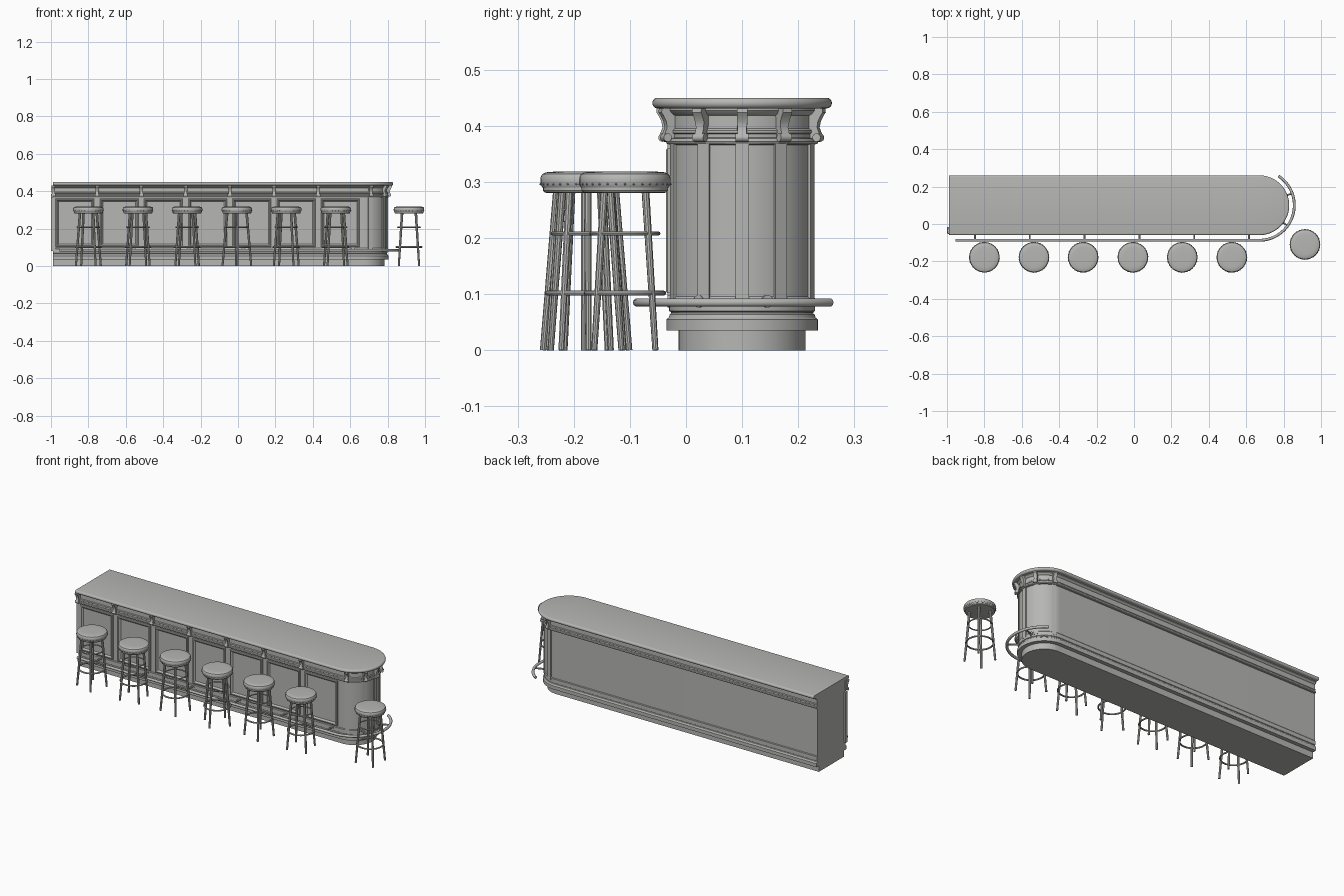
import bpy, bmesh, math
from mathutils import Matrix, Vector

if "Cube" in bpy.data.objects:
    bpy.data.objects.remove(bpy.data.objects["Cube"])

C = 0.10          # centre line of the counter in y
XC = 0.67         # centre of the rounded end
XL = -0.99        # flat left end
grey = bpy.data.materials.new("warm_grey")
grey.diffuse_color = (0.47, 0.47, 0.455, 1)
grey.use_nodes = True
grey.node_tree.nodes["Principled BSDF"].inputs["Base Color"].default_value = grey.diffuse_color


def finish(bm, name, smooth=True):
    bmesh.ops.recalc_face_normals(bm, faces=bm.faces[:])
    me = bpy.data.meshes.new(name)
    bm.to_mesh(me)
    bm.free()
    me.materials.append(grey)
    ob = bpy.data.objects.new(name, me)
    bpy.context.collection.objects.link(ob)
    if smooth:
        bpy.ops.object.select_all(action='DESELECT')
        ob.select_set(True)
        bpy.context.view_layer.objects.active = ob
        bpy.ops.object.shade_smooth_by_angle(angle=math.radians(32))
    return ob


def loft(bm, rings, closed=False):
    """Skin between equal closed loops, capped unless the loops form a ring."""
    vs = [[bm.verts.new(p) for p in r] for r in rings]
    n = len(vs[0])
    pairs = list(zip(vs, vs[1:])) + ([(vs[-1], vs[0])] if closed else [])
    for a, b in pairs:
        for i in range(n):
            j = (i + 1) % n
            bm.faces.new((a[i], a[j], b[j], b[i]))
    if not closed:
        bm.faces.new(vs[0])
        bm.faces.new(vs[-1])


def counter_part(name, profile, n=40):
    """Long counter outline with one round end, stacked by (radius, z)."""
    rings = []
    for r, z in profile:
        arc = [(-90 + 180 * i / n) for i in range(n + 1)]
        ring = [(XL, C - r, z)]
        ring += [(XC + r * math.cos(math.radians(a)), C + r * math.sin(math.radians(a)), z) for a in arc]
        ring.append((XL, C + r, z))
        rings.append(ring)
    bm = bmesh.new()
    loft(bm, rings)
    return finish(bm, name)


def lathe(bm, profile, n=32):
    loft(bm, [[(r * math.cos(2 * math.pi * i / n), r * math.sin(2 * math.pi * i / n), z)
               for i in range(n)] for r, z in profile])


def ring(bm, R, r, z, n=32, m=8):
    loft(bm, [[((R + r * math.cos(2 * math.pi * j / m)) * math.cos(2 * math.pi * i / n),
                (R + r * math.cos(2 * math.pi * j / m)) * math.sin(2 * math.pi * i / n),
                z + r * math.sin(2 * math.pi * j / m)) for j in range(m)] for i in range(n)], True)


def rod(bm, a, b, r1, r2, n=10):
    a, b = Vector(a), Vector(b)
    d = b - a
    m = Matrix.Translation((a + b) / 2) @ d.to_track_quat('Z', 'Y').to_matrix().to_4x4()
    bmesh.ops.create_cone(bm, cap_ends=True, segments=n, radius1=r1, radius2=r2, depth=d.length, matrix=m)


def place(x, deg):
    """Local +x points outward from the counter centre line."""
    return Matrix.Translation((x, C, 0)) @ Matrix.Rotation(math.radians(deg), 4, 'Z')


# counter body, mouldings and top
counter_part("kick_base", [(0.113, 0), (0.113, 0.037)])
counter_part("plinth", [(0.135, 0.035), (0.135, 0.055), (0.131, 0.058), (0.129, 0.064),
                        (0.124, 0.067), (0.124, 0.07)])
counter_part("lower_rail_moulding", [(0.124, 0.066), (0.130, 0.07), (0.130, 0.092), (0.127, 0.096)])
counter_part("counter_body", [(0.127, 0.066), (0.127, 0.372)])
counter_part("cornice", [(0.127, 0.366), (0.134, 0.368), (0.136, 0.372), (0.134, 0.377),
                         (0.129, 0.379), (0.129, 0.385), (0.132, 0.387), (0.132, 0.392),
                         (0.128, 0.395), (0.128, 0.418), (0.133, 0.421), (0.138, 0.427), (0.138, 0.433)])
counter_part("counter_top", [(0.151, 0.431)] +
             [(0.151 + 0.009 * math.cos(t), 0.4405 + 0.0095 * math.sin(t))
              for t in [math.radians(-70 + 20 * i) for i in range(8)]] + [(0.151, 0.45)])

# raised frames of the front panels
pitch = 0.2365
bm = bmesh.new()
for k in range(7):
    xc = XL + pitch * (k + 0.5)
    hw, hh, zc = 0.103, 0.129, 0.231
    y0 = C - 0.126
    rings = []
    for inset, out in [(0, 0), (0, 0.007), (0.003, 0.010), (0.008, 0.010), (0.011, 0.006), (0.016, 0.0)]:
        w, h = hw - inset, hh - inset
        rings.append([(xc + sx * w, y0 - out, zc + sz * h) for sx, sz in ((-1, -1), (1, -1), (1, 1), (-1, 1))])
    loft(bm, rings, True)
finish(bm, "front_panel_frames", False)

# places for the brackets under the top
spots = [place(XL + 0.003, -90)] + [place(XL + pitch * k, -90) for k in range(1, 7)]
round_spots = [place(XC, a) for a in (-73, -32, 0, 32, 73)]

# flat upright strips on the rounded end and the left corner
bm = bmesh.new()
for m, w, out in [(m, 0.012, 0.131) for m in round_spots] + [(spots[0], 0.0125, 0.133)]:
    box = [[(0.115, s * w, z) if i < 2 else (out, s * w, z)
            for i, s in enumerate((-1, 1, 1, -1))] for z in (0.08, 0.37)]
    loft(bm, [[m @ Vector(p) for p in r] for r in box])
finish(bm, "upright_strips", False)

# curved brackets with a scroll at the foot
side = [(0.125, 0.432), (0.152, 0.432), (0.153, 0.424), (0.149, 0.418), (0.144, 0.408), (0.142, 0.397),
        (0.145, 0.389), (0.148, 0.382), (0.146, 0.375), (0.140, 0.372), (0.134, 0.375), (0.125, 0.378)]
bm = bmesh.new()
for m in spots + round_spots:
    loft(bm, [[m @ Vector((r, s * (0.0095 if z > 0.4 else 0.008), z)) for r, z in side] for s in (-1, 1)])
    rod(bm, m @ Vector((0.142, -0.0115, 0.379)), m @ Vector((0.142, 0.0115, 0.379)), 0.0075, 0.0075, 14)
finish(bm, "brackets")

# foot rail that follows the front and the rounded end
R = 0.187
path = [(-0.955, C - R, 0.085)] + [(XC + R * math.cos(math.radians(a)), C + R * math.sin(math.radians(a)), 0.085)
                                   for a in [-90 + 147 * i / 36 for i in range(37)]]
cu = bpy.data.curves.new("foot_rail", 'CURVE')
cu.dimensions = '3D'
cu.bevel_depth = 0.0075
cu.bevel_resolution = 3
cu.use_fill_caps = True
sp = cu.splines.new('POLY')
sp.points.add(len(path) - 1)
for p, co in zip(sp.points, path):
    p.co = (*co, 1)
sp.use_smooth = True
cu.materials.append(grey)
bpy.context.collection.objects.link(bpy.data.objects.new("foot_rail", cu))

# rail holders with wall plates
bm = bmesh.new()
for m in [place(-0.85 + 0.293 * k, -90) for k in range(6)] + [place(XC, a) for a in (-36, 20)]:
    rod(bm, m @ Vector((0.12, 0, 0.085)), m @ Vector((R, 0, 0.085)), 0.005, 0.005)
    rod(bm, m @ Vector((0.12, 0, 0.087)), m @ Vector((0.133, 0, 0.087)), 0.011, 0.011, 16)
finish(bm, "rail_holders")


# bar stools
def stool_parts():
    parts = []
    bm = bmesh.new()
    lathe(bm, [(0.070, 0.288), (0.078, 0.290), (0.081, 0.295), (0.0815, 0.302), (0.081, 0.309),
               (0.078, 0.314), (0.072, 0.317), (0.055, 0.3185), (0.03, 0.319)])
    parts.append(finish(bm, "stool_seat"))
    bm = bmesh.new()
    lathe(bm, [(0.066, 0.280), (0.074, 0.281), (0.077, 0.285), (0.077, 0.292), (0.07, 0.293)])
    parts.append(finish(bm, "stool_seat_base"))
    bm = bmesh.new()
    for i in range(32):
        a = 2 * math.pi * i / 32
        bmesh.ops.create_icosphere(bm, subdivisions=1, radius=0.0022,
                                   matrix=Matrix.Translation((0.081 * math.cos(a), 0.081 * math.sin(a), 0.296)))
    parts.append(finish(bm, "stool_studs"))
    bm = bmesh.new()
    for i in range(4):
        c, s = math.cos(math.pi * i / 2), math.sin(math.pi * i / 2)
        rod(bm, (0.077 * c, 0.077 * s, 0), (0.052 * c, 0.052 * s, 0.284), 0.0055, 0.007)
    parts.append(finish(bm, "stool_legs"))
    bm = bmesh.new()
    ring(bm, 0.060, 0.0035, 0.208)
    ring(bm, 0.069, 0.0045, 0.102)
    parts.append(finish(bm, "stool_rings"))
    return parts


stools = [(-0.80, -0.178, 30), (-0.535, -0.178, 55), (-0.272, -0.178, 35), (-0.006, -0.178, 3),
          (0.258, -0.178, 30), (0.523, -0.178, 55), (0.914, -0.109, 45)]
base = stool_parts()
for k, (x, y, a) in enumerate(stools):
    for ob in base:
        o = ob
        if k:
            o = ob.copy()
            bpy.context.collection.objects.link(o)
        o.matrix_world = Matrix.Translation((x, y, 0)) @ Matrix.Rotation(math.radians(a), 4, 'Z')
